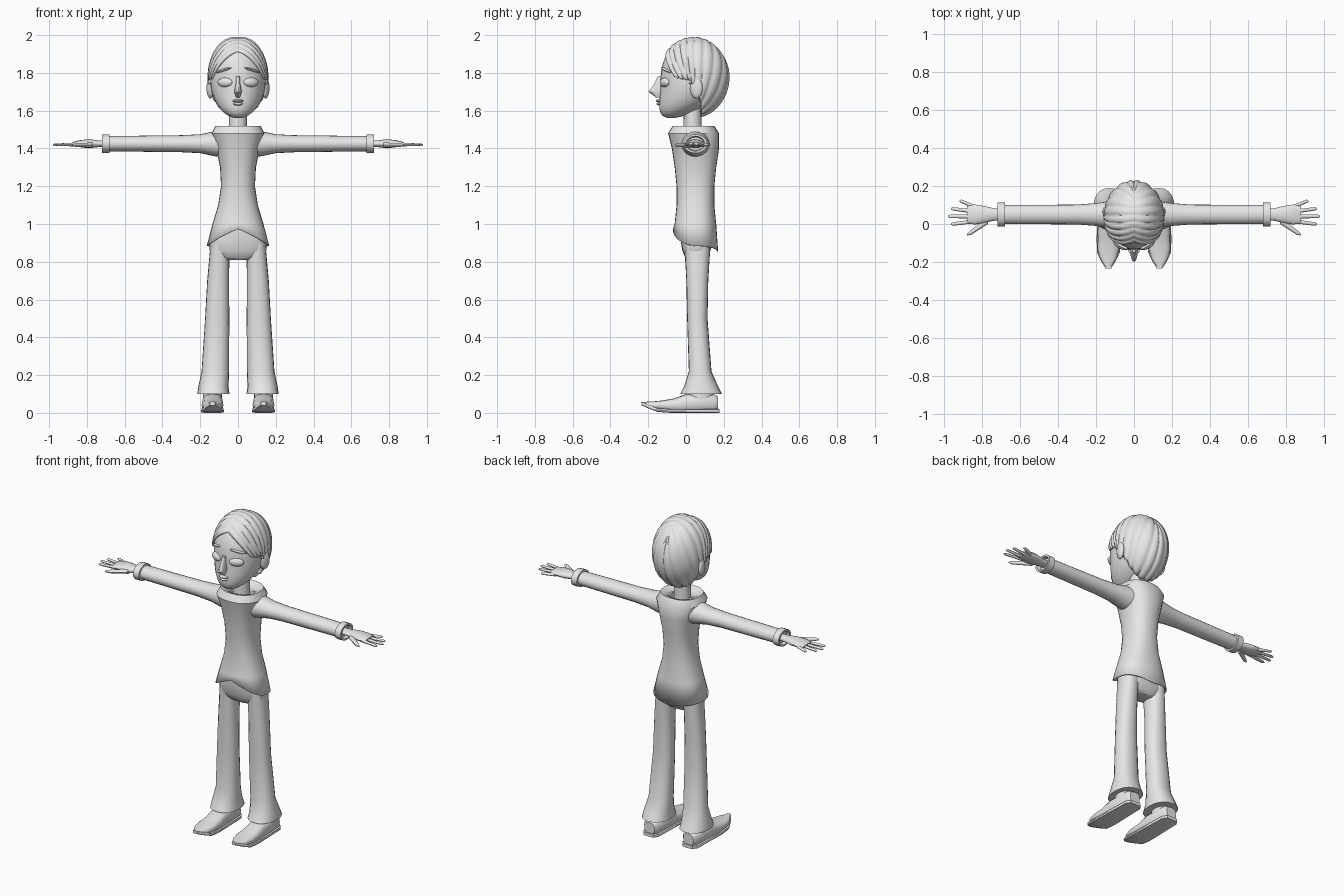
import bpy, bmesh
from math import cos, sin, pi, radians, exp
from mathutils import Vector, Matrix, Euler

cube = bpy.data.objects.get("Cube")
if cube:
    bpy.data.objects.remove(cube, do_unlink=True)

colour = (.8, .8, .8, 1)
grey = bpy.data.materials.new("plain grey")
grey.use_nodes = True
grey.diffuse_color = colour
grey.node_tree.nodes["Principled BSDF"].inputs["Base Color"].default_value = colour


def finish(name, bm, mirror=False, thick=0, angle=40):
    """Turn a bmesh into a named, shaded object."""
    bmesh.ops.recalc_face_normals(bm, faces=bm.faces)
    mesh = bpy.data.meshes.new(name)
    bm.to_mesh(mesh)
    bm.free()
    mesh.materials.append(grey)
    ob = bpy.data.objects.new(name, mesh)
    bpy.context.collection.objects.link(ob)
    bpy.ops.object.select_all(action='DESELECT')
    ob.select_set(True)
    bpy.context.view_layer.objects.active = ob
    bpy.ops.object.shade_smooth_by_angle(angle=radians(angle))
    if mirror:
        ob.modifiers.new("mirror", 'MIRROR')
    if thick:
        ob.modifiers.new("thickness", 'SOLIDIFY').thickness = thick
    return ob


def bridge(bm, rows, closed):
    """Fill quads between neighbouring rows of vertices."""
    for low, high in zip(rows, rows[1:]):
        for i in range(0 if closed else 1, len(low)):
            bm.faces.new((low[i - 1], low[i], high[i], high[i - 1]))


def loft(name, axis, at, rings, sides=20, power=1, caps=True, shape=None, **options):
    """Skin rings of (distance along axis, two radii, optional two shifts) around a line."""
    place = {'x': lambda t, a, b: (t, a, b),
             'y': lambda t, a, b: (a, t, b),
             'z': lambda t, a, b: (a, b, t)}[axis]

    def rounded(value):
        return abs(value) ** power * (1 if value > 0 else -1)

    bm = bmesh.new()
    rows = []
    for along, radius_a, radius_b, *shift in rings:
        shift_a, shift_b = (shift + [0, 0])[:2]
        row = []
        for i in range(sides):
            turn = 2 * pi * i / sides
            row.append(bm.verts.new(place(along,
                                          at[0] + shift_a + radius_a * rounded(cos(turn)),
                                          at[1] + shift_b + radius_b * rounded(sin(turn)))))
        rows.append(row)
    bridge(bm, rows, True)
    if caps:
        bm.faces.new(rows[0])
        bm.faces.new(rows[-1])
    if shape:
        shape(rows)
    return finish(name, bm, **options)


def ball(name, centre, size, turn=0, tilt=0, mirror=True):
    """Add an ellipsoid, turned about the upright axis and tilted sideways."""
    rotation = Euler((0, radians(tilt), radians(turn))).to_matrix().to_4x4()
    matrix = Matrix.Translation(centre) @ rotation @ Matrix.Diagonal((*size, 1))
    bm = bmesh.new()
    bmesh.ops.create_uvsphere(bm, u_segments=28, v_segments=18, radius=1, matrix=matrix)
    return finish(name, bm, mirror=mirror)


# Head: an ellipsoid whose lower part swings forward into the jaw
head = ball("head", (0, .03, 1.77), (.148, .165, .21), mirror=False)
for vertex in head.data.vertices:
    drop = max(0, 1.77 - vertex.co.z)
    vertex.co.y -= 2.5 * drop ** 2
loft("neck", 'z', (0, .035), [(1.45, .05, .05), (1.65, .045, .045)])

# Face details
loft("nose", 'z', (0, -.14), [(1.78, .01, .01), (1.74, .012, .03), (1.7, .02, .06),
                              (1.67, .01, .02)], sides=14)
ball("eyelid", (.068, -.112, 1.75), (.043, .02, .025), turn=25)
ball("eyebrow", (.075, -.105, 1.815), (.05, .012, .007), turn=34, tilt=15)
ball("ear", (.147, .055, 1.72), (.018, .034, .055), turn=-15)
ball("upper_lip", (0, -.14, 1.652), (.03, .02, .008), mirror=False)
ball("lower_lip", (0, -.137, 1.636), (.026, .02, .009), mirror=False)

# Hair: locks fan from the centre parting to the hairline over an ellipsoid
hair_centre = Vector((0, .04, 1.78))
hair_radii = Vector((.155, .185, .213))
hairline = [(.14, -.07, 1.78), (.16, .02, 1.76), (.13, .08, 1.65), (0, .08, 1.55)]


def hair_direction(point):
    offset = Vector(point) - hair_centre
    return Vector(o / r for o, r in zip(offset, hair_radii)).normalized()


def build_hair(locks=10, steps=60, across=16):
    ends = [hair_direction(point) for point in hairline]
    bm = bmesh.new()
    rows = []
    for i in range(steps + 1):
        u = i / steps
        bend = radians(140 - 105 * u)
        start = Vector((0, cos(bend), sin(bend)))
        place = u * (len(ends) - 1)
        k = min(int(place), len(ends) - 2)
        end = ends[k].slerp(ends[k + 1], place - k)
        row = []
        for j in range(across + 1):
            v = j / across
            sway = sin(pi * v) * sin(pi * u) / 4
            groove = abs(sin(pi * (locks * u + sway))) ** .6
            swell = .985 + .055 * groove * min(1, .3 + 2 * v) - .02 * exp(-10 * v)
            direction = start.slerp(end, v) * swell
            row.append(bm.verts.new(hair_centre + direction * hair_radii))
        rows.append(row)
    bridge(bm, rows, False)
    # Outward normals, so that the thickness grows inwards
    hair = finish("hair", bm, mirror=True, thick=.018, angle=50)
    middle = hair.data.polygons[len(hair.data.polygons) // 2]
    if middle.normal.dot(middle.center - hair_centre) < 0:
        hair.data.flip_normals()


# Direction times radii must be taken axis by axis
def stretch(direction):
    return Vector(d * r for d, r in zip(direction, hair_radii))


build_hair()


# Tunic with an arched front hem and a pointed back hem
def hem(rows):
    for vertex in rows[0]:
        inward = max(0, 1 - abs(vertex.co.x) / .165)
        vertex.co.z += (.09 if vertex.co.y < .05 else -.03) * inward ** .8


loft("tunic", 'z', (0, .05), [
    (.885, .165, .12), (1, .135, .11), (1.1, .105, .1), (1.2, .09, .1), (1.3, .095, .11),
    (1.4, .115, .125), (1.48, .14, .135, 0, -.01), (1.52, .12, .11, 0, -.01),
    (1.51, .09, .08, 0, -.01), (1.47, .05, .05, 0, -.01)],
    sides=28, power=.85, caps=False, shape=hem, thick=.006)

# Sleeves and cuffs
arm = (.05, 1.425)
loft("sleeve", 'x', arm, [(.06, .08, .075), (.13, .07, .065), (.2, .06, .05),
                          (.3, .052, .045), (.7, .05, .04)], mirror=True)
loft("cuff", 'x', arm, [(.68, .05, .04), (.68, .063, .05), (.72, .063, .05),
                        (.72, .05, .04), (.7, .045, .035)], mirror=True)

# Hands: the fingers fan out by rule
loft("palm", 'x', arm, [(.69, .03, .018), (.74, .033, .018), (.79, .045, .024),
                        (.84, .053, .018), (.88, .045, .008)], mirror=True)
for i, finger in enumerate(("index", "middle", "ring", "little")):
    root, tip = .015 + .025 * i, .04 * i
    reach = .98 - .015 * (i - 1) ** 2
    loft(finger + "_finger", 'x', (0, 1.42),
         [(.84, .011, .01, root), (reach - .01, .009, .007, tip), (reach, .004, .003, tip)],
         sides=10, mirror=True)
loft("thumb", 'x', (0, 1.418), [(.77, .02, .014, .02), (.86, .013, .01, -.045),
                                (.88, .005, .005, -.055)], sides=10, mirror=True)

# Trousers with flared legs
loft("hips", 'z', (0, .055), [(.81, .08, .045), (.825, .13, .06), (.86, .152, .075),
                              (.92, .148, .085), (1, .118, .085)], power=.8)
loft("trouser_leg", 'z', (.12, .06), [
    (.1, .085, .11, .01, .02), (.14, .08, .09, .01, .02), (.22, .073, .06, 0, .015),
    (.5, .064, .054, -.01), (.7, .058, .058, -.015), (.9, .05, .07, -.025)],
    power=.88, mirror=True)

# Shoes: ankle, upper and a thin turned-up sole
foot = (.135, .05)
loft("ankle", 'z', (.135, .08), [(.05, .05, .07), (.15, .05, .06)], mirror=True)
loft("shoe_upper", 'y', foot, [
    (.17, .035, .035), (.15, .05, .048), (0, .055, .05), (-.06, .057, .037, 0, -.01),
    (-.13, .058, .025, 0, -.01), (-.18, .045, .02, 0, -.01), (-.23, .012, .008)],
    sides=16, power=.75, mirror=True)
loft("shoe_sole", 'y', foot, [
    (.178, .036, .01, 0, -.04), (.15, .056, .01, 0, -.04), (-.08, .062, .01, 0, -.04),
    (-.15, .06, .01, 0, -.035), (-.19, .042, .01, 0, -.02), (-.235, .014, .01)],
    sides=12, power=.4, mirror=True)
